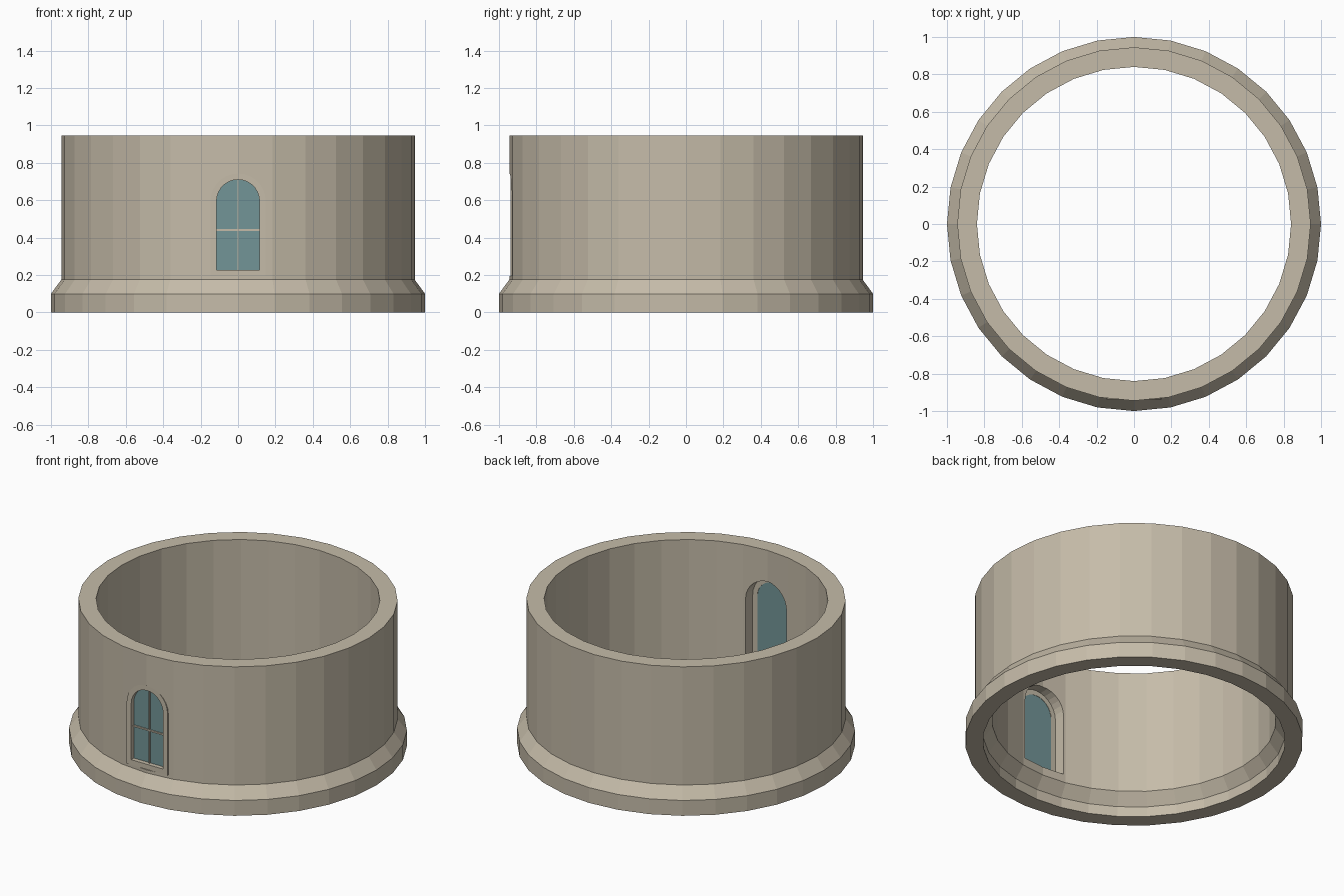
import bpy, bmesh, math

if "Cube" in bpy.data.objects:
    bpy.data.objects.remove(bpy.data.objects["Cube"])


def material(name, rgb):
    m = bpy.data.materials.new(name)
    m.diffuse_color = (*rgb, 1)
    m.use_nodes = True
    m.node_tree.nodes["Principled BSDF"].inputs["Base Color"].default_value = m.diffuse_color
    return m


stone = material("warm_stone", (0.56, 0.50, 0.395))
glass = material("blue_green_glass", (0.17, 0.30, 0.31))


def make(name, bm, mat):
    bmesh.ops.recalc_face_normals(bm, faces=bm.faces)
    me = bpy.data.meshes.new(name)
    bm.to_mesh(me)
    bm.free()
    me.materials.append(mat)
    ob = bpy.data.objects.new(name, me)
    bpy.context.collection.objects.link(ob)
    return ob


def arch(half, bottom, spring, n=14):
    """Outline of a round-topped opening in x, z."""
    pts = [(-half, bottom), (half, bottom)]
    for i in range(n + 1):
        a = math.pi * i / n
        pts.append((half * math.cos(a), spring + half * math.sin(a)))
    return pts


def prism(name, pts, y0, y1, mat):
    bm = bmesh.new()
    f = bm.faces.new([bm.verts.new((x, y0, z)) for x, z in pts])
    ext = bmesh.ops.extrude_face_region(bm, geom=[f])
    for v in ext["geom"]:
        if isinstance(v, bmesh.types.BMVert):
            v.co.y = y1
    return make(name, bm, mat)


def loops(name, rings, mat):
    """Skin a closed series of closed rings of points."""
    bm = bmesh.new()
    vs = [[bm.verts.new(p) for p in r] for r in rings]
    for j, a in enumerate(vs):
        b = vs[(j + 1) % len(vs)]
        for i in range(len(a)):
            k = (i + 1) % len(a)
            bm.faces.new((a[i], a[k], b[k], b[i]))
    return make(name, bm, mat)


# Round wall with a flared plinth, hollow and open at both ends
SIDES = 32
profile = [(1, 0), (1, 0.1), (0.945, 0.175), (0.945, 0.947),
           (0.84, 0.947), (0.84, 0.141), (0.895, 0.066), (0.895, 0)]
wall = loops("tower_wall",
             [[(r * math.sin(2 * math.pi * i / SIDES),
                -r * math.cos(2 * math.pi * i / SIDES), z) for i in range(SIDES)]
              for r, z in profile], stone)

# Window opening through the front
outer = arch(0.148, 0.195, 0.595)
inner = arch(0.115, 0.228, 0.595)
cutter = prism("window_cutter", outer, -1.1, -0.7, stone)
cutter.hide_render = True
mod = wall.modifiers.new("window_opening", 'BOOLEAN')
mod.operation = 'DIFFERENCE'
mod.solver = 'EXACT'
mod.object = cutter
bpy.context.view_layer.objects.active = wall
bpy.ops.object.modifier_apply(modifier=mod.name)
bpy.data.objects.remove(cutter)

# Arched window surround
F, B = -0.938, -0.9
loops("window_frame", [[(x, y, z) for x, z in o]
                       for o, y in ((outer, F), (inner, F), (inner, B), (outer, B))], stone)

# Glass pane set at the back of the surround
prism("window_glass", inner, -0.91, -0.902, glass)


# Glazing bars
def bar(name, x0, x1, z0, z1):
    prism(name, [(x0, z0), (x1, z0), (x1, z1), (x0, z1)], -0.918, -0.908, stone)


bar("vertical_bar", -0.004, 0.004, 0.228, 0.708)
bar("horizontal_bar", -0.115, 0.115, 0.436, 0.446)
